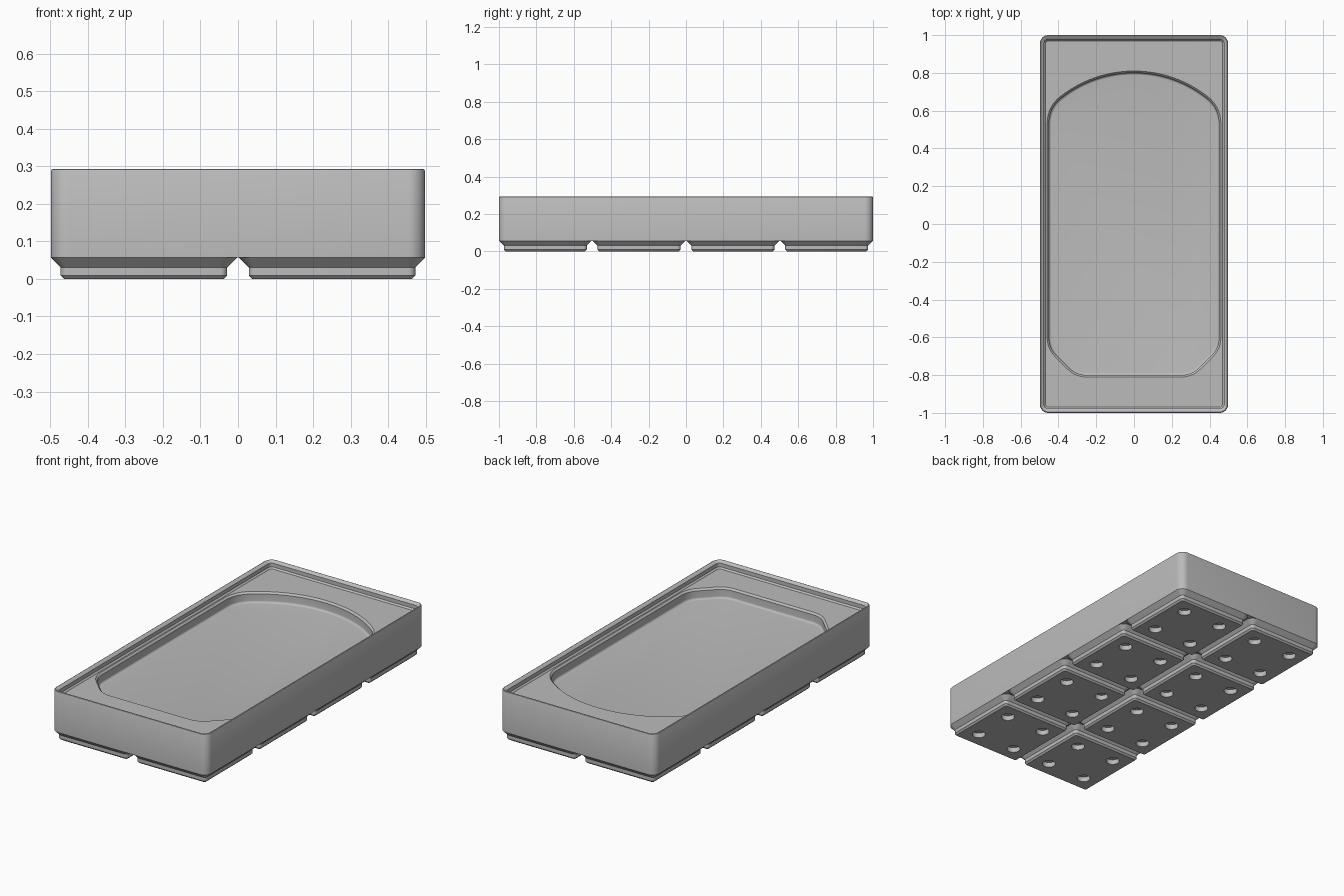
import bpy
import bmesh
from math import cos, sin, pi, radians
from mathutils import Vector

if "Cube" in bpy.data.objects:
    bpy.data.objects.remove(bpy.data.objects["Cube"])

S = 2 / 167.5  # one millimetre in scene units

grey = bpy.data.materials.new("plain grey")
grey.use_nodes = True
colour = (0.5, 0.5, 0.5, 1)
grey.diffuse_color = colour
grey.node_tree.nodes["Principled BSDF"].inputs["Base Color"].default_value = colour


def rounded_rect(hx, hy, r, n=8):
    """Counter-clockwise outline with round corners."""
    pts = []
    for k, (sx, sy) in enumerate([(1, 1), (-1, 1), (-1, -1), (1, -1)]):
        for i in range(n + 1):
            a = (k + i / n) * pi / 2
            pts.append(Vector((sx * (hx - r) + r * cos(a), sy * (hy - r) + r * sin(a))))
    return pts


def inset(pts, d):
    """Move a convex outline inwards by d."""
    out = []
    for i, p in enumerate(pts):
        t = (pts[(i + 1) % len(pts)] - pts[i - 1]).normalized()
        out.append(p + d * Vector((-t.y, t.x)))
    return out


def loft(name, rings):
    """Closed solid through (outline, z) rings."""
    bm = bmesh.new()
    loops = [[bm.verts.new((p.x, p.y, z)) for p in pts] for pts, z in rings]
    for a, b in zip(loops, loops[1:]):
        for i in range(len(a)):
            j = (i + 1) % len(a)
            bm.faces.new((a[i], a[j], b[j], b[i]))
    bm.faces.new(loops[0][::-1])
    bm.faces.new(loops[-1])
    bmesh.ops.recalc_face_normals(bm, faces=bm.faces)
    mesh = bpy.data.meshes.new(name)
    bm.to_mesh(mesh)
    bm.free()
    mesh.materials.append(grey)
    ob = bpy.data.objects.new(name, mesh)
    bpy.context.collection.objects.link(ob)
    return ob


def activate(ob):
    bpy.ops.object.select_all(action='DESELECT')
    ob.select_set(True)
    bpy.context.view_layer.objects.active = ob


def cut(ob, cutter):
    """Subtract the cutter and delete it."""
    cutter.hide_render = True
    mod = ob.modifiers.new("cut", 'BOOLEAN')
    mod.operation = 'DIFFERENCE'
    mod.solver = 'EXACT'
    mod.object = cutter
    activate(ob)
    bpy.ops.object.modifier_apply(modifier=mod.name)
    bpy.data.objects.remove(cutter)


def smooth(ob):
    activate(ob)
    bpy.ops.object.shade_smooth_by_angle(angle=radians(30))


# Tray body with stacking lip: (inset, height) in millimetres
body_profile = [(0, 4.75), (0, 24.1), (0.15, 24.4), (0.45, 24.54), (0.85, 24.45),
                (1.9, 23.5), (1.9, 21.7), (2.6, 21)]
body = loft("tray_body", [
    (rounded_rect((41.75 - d) * S, (83.75 - d) * S, (3.75 - d) * S), z * S)
    for d, z in body_profile])


# Pocket outline: arched back, bevelled front corners
def bend(a, corner, b, n=6):
    a, c, b = Vector(a), Vector(corner), Vector(b)
    return [a * (1 - t) ** 2 + c * 2 * t * (1 - t) + b * t * t
            for t in (i / n for i in range(n + 1))]


R, CY, W = 0.63, 0.18, 0.46
arch = [Vector((R * cos(radians(a)), CY + R * sin(radians(a)))) for a in range(50, 91, 2)]
half = bend((0.25, -0.81), (0.31, -0.81), (0.352, -0.768))
half += bend((0.418, -0.702), (W, -0.66), (W, -0.60))
half += bend((W, 0.53), (W, 0.61), arch[0])
half += arch[1:]
outline = half + [Vector((-p.x, p.y)) for p in reversed(half[:-1])]

# Chamfered rim, straight wall and rounded floor edge
TOP, DEPTH, CH, F = 21 * S, 0.06, 0.01, 0.012
rings = [(outline, TOP + 0.02), (outline, TOP), (inset(outline, CH), TOP - CH)]
for i in range(6):
    a = i / 5 * pi / 2
    rings.append((inset(outline, CH + F * (1 - cos(a))), TOP - DEPTH + F * (1 - sin(a))))
cut(body, loft("pocket_cutter", rings))
smooth(body)

# Base foot with four round sockets
foot_profile = [(2.95, 0), (2.15, 0.8), (2.15, 2.6), (0, 4.75)]
foot = loft("base_foot", [
    (rounded_rect((20.75 - d) * S, (20.75 - d) * S, (3.75 - d) * S), z * S)
    for d, z in foot_profile])
for sx in (-1, 1):
    for sy in (-1, 1):
        centre = Vector((sx * 0.124, sy * 0.124))
        ring = [centre + 0.036 * Vector((cos(a), sin(a)))
                for a in (2 * pi * i / 32 for i in range(32))]
        cut(foot, loft("socket_cutter", [(ring, -0.02), (ring, 2.4 * S)]))
smooth(foot)

# Repeat the foot on a two by four grid
for ix in range(2):
    for iy in range(4):
        copy = foot if ix == iy == 0 else foot.copy()
        if copy is not foot:
            bpy.context.collection.objects.link(copy)
        copy.location = ((ix - 0.5) * 42 * S, (iy - 1.5) * 42 * S, 0)
